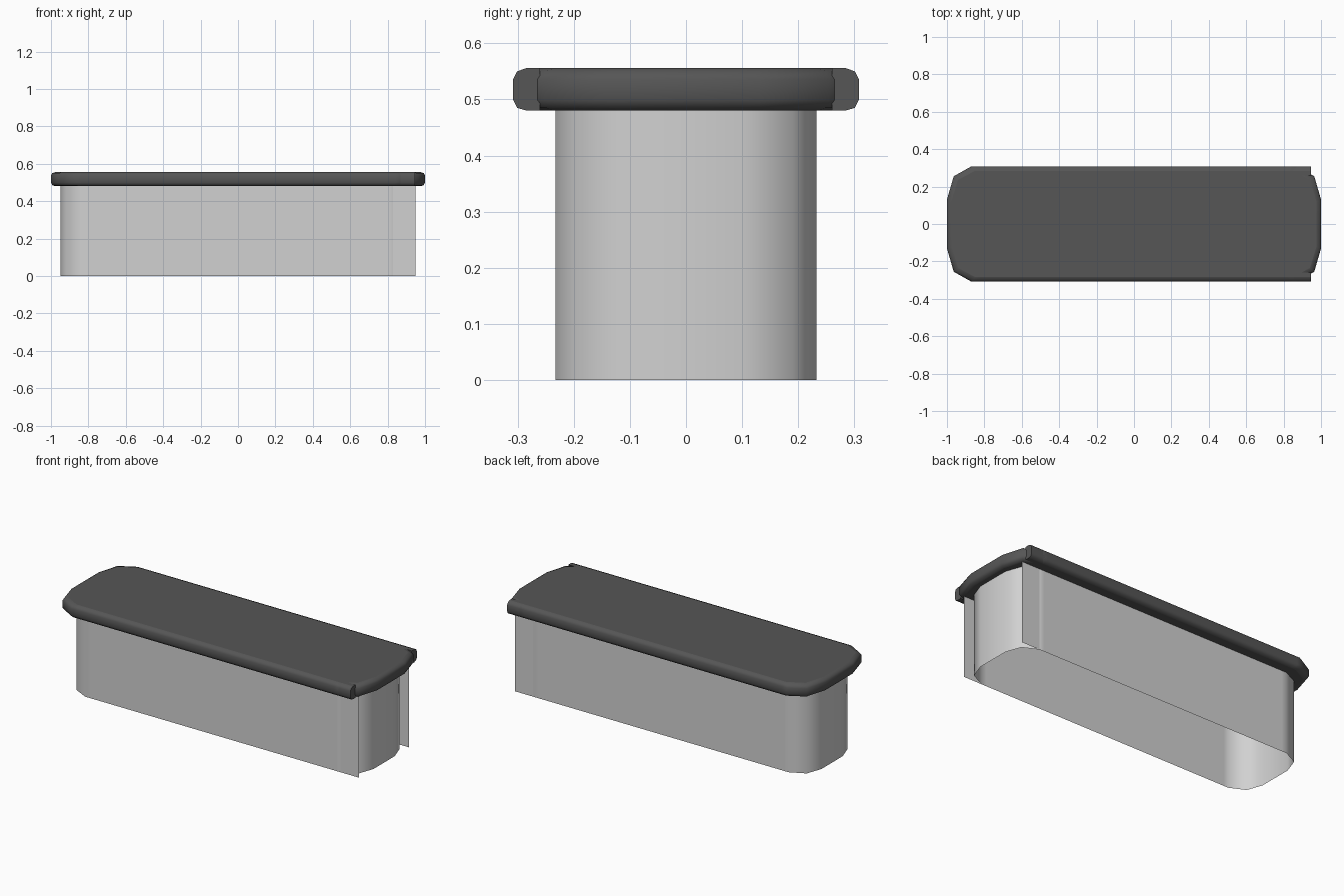
import bpy, bmesh

if "Cube" in bpy.data.objects:
    bpy.data.objects.remove(bpy.data.objects["Cube"])


def material(name, rgb):
    m = bpy.data.materials.new(name)
    m.diffuse_color = (*rgb, 1)
    m.use_nodes = True
    m.node_tree.nodes["Principled BSDF"].inputs["Base Color"].default_value = m.diffuse_color
    return m


LIGHT = material("light grey panel", (0.64, 0.64, 0.64))
DARK = material("dark grey top", (0.092, 0.092, 0.092))


def finish(name, bm, mat, recalc=True):
    if recalc:
        bmesh.ops.recalc_face_normals(bm, faces=bm.faces[:])
    me = bpy.data.meshes.new(name)
    bm.to_mesh(me)
    bm.free()
    me.materials.append(mat)
    ob = bpy.data.objects.new(name, me)
    bpy.context.collection.objects.link(ob)
    return ob


def outline(quarter):
    """Mirror one quarter (end to side) into a full counter-clockwise loop."""
    right = [(x, -y) for x, y in reversed(quarter)] + quarter
    return right + [(-x, -y) for x, y in right]


def loft(bm, rings):
    """Join stacked closed rings with smooth quads."""
    loops = [[bm.verts.new(p) for p in r] for r in rings]
    for a, b in zip(loops, loops[1:]):
        for i in range(len(a)):
            j = (i + 1) % len(a)
            bm.faces.new((a[i], a[j], b[j], b[i])).smooth = True
    return loops


# Counter body: thin wall with rounded ends, open below
BODY_Y, BODY_X = 0.233, 0.95
body = outline([(BODY_X, 0.10), (0.918, 0.19), (0.83, BODY_Y), (0.80, BODY_Y)])
bm = bmesh.new()
loft(bm, [[(x, y, z) for x, y in body] for z in (0, 0.48)])
finish("counter_body", bm, LIGHT, recalc=False)

# Front and back panels run straight on past the right-hand curve
for side, label in ((-1, "front"), (1, "back")):
    bm = bmesh.new()
    y = side * BODY_Y
    pts = [(0.83, y, 0), (BODY_X, y, 0), (BODY_X, y, 0.48), (0.83, y, 0.48)]
    if side > 0:
        pts.reverse()
    bm.faces.new([bm.verts.new(p) for p in pts])
    finish(label + "_panel_end", bm, LIGHT, recalc=False)

# Worktop: rounded slab lofted from an edge profile of (inset, height)
TOP_Y = 0.308
EDGE = [(0.024, 0.48), (0.007, 0.485), (0, 0.499),
        (0, 0.536), (0.007, 0.55), (0.024, 0.556)]
top = outline([(1.0, 0.13), (0.964, 0.255), (0.87, TOP_Y), (0.84, TOP_Y)])
bm = bmesh.new()
loops = loft(bm, [[(x * (1 - d), y * (1 - d / TOP_Y), z) for x, y in top]
                  for d, z in EDGE])
for loop in (loops[0][::-1], loops[-1]):
    cap = bm.faces.new(loop)
    for e in cap.edges:
        e.smooth = False
finish("worktop", bm, DARK)

# Worktop edging that also runs straight past the right-hand curve
for side, label in ((-1, "front"), (1, "back")):
    bm = bmesh.new()
    prof = [(0.048, 0.48)] + EDGE + [(0.048, 0.556)]
    rows = [[bm.verts.new((x, side * (TOP_Y - d), z)) for x in (0.84, 0.947)]
            for d, z in prof]
    for i, (a, b) in enumerate(zip(rows, rows[1:])):
        vs = (a[0], a[1], b[1], b[0])
        f = bm.faces.new(vs if side < 0 else vs[::-1])
        f.smooth = 0 < i < len(rows) - 2
    end = [r[1] for r in rows]
    f = bm.faces.new(end if side > 0 else end[::-1])
    for e in f.edges:
        e.smooth = False
    finish(label + "_edging_end", bm, DARK)
